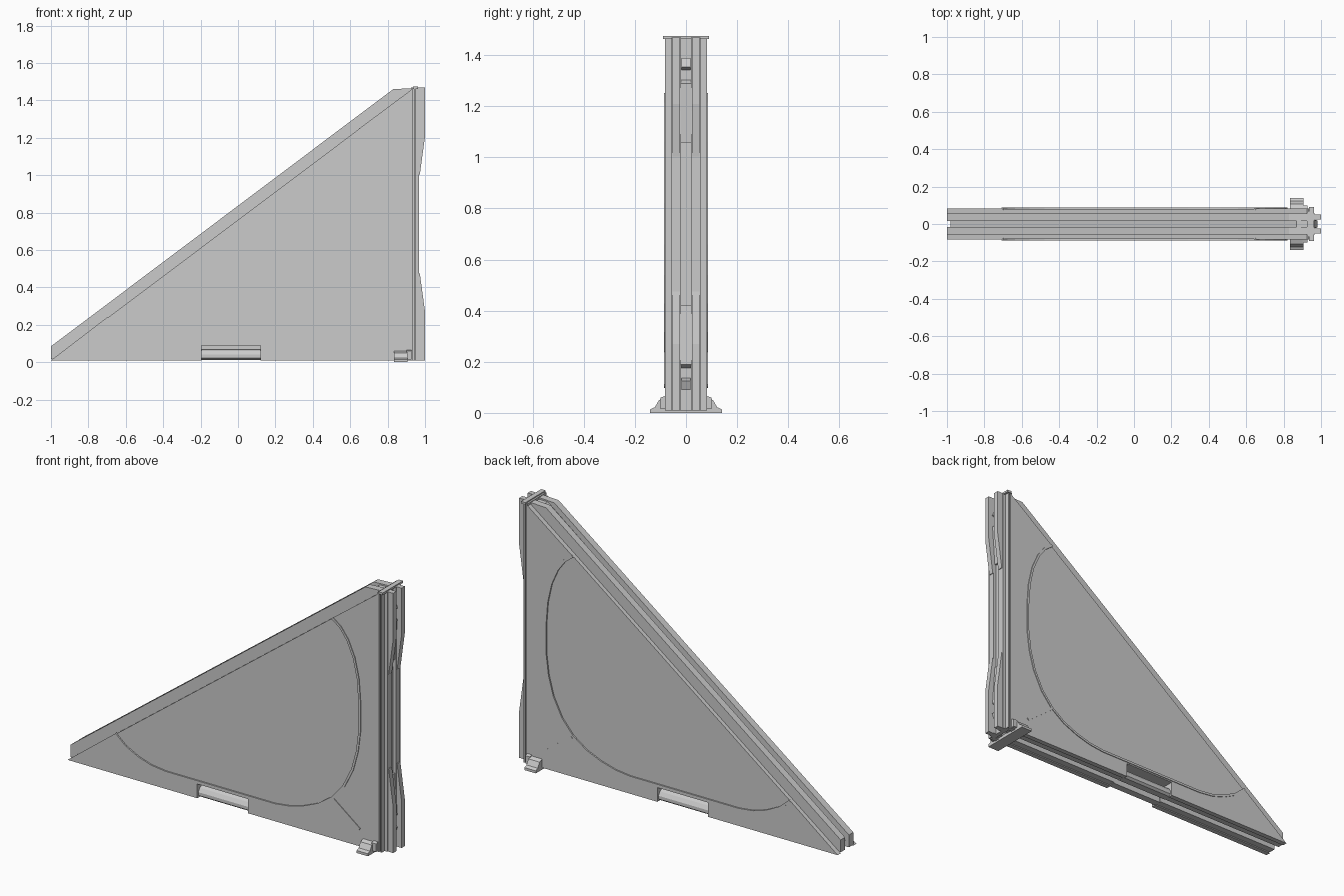
import bpy, bmesh
from mathutils import Vector

if "Cube" in bpy.data.objects:
    bpy.data.objects.remove(bpy.data.objects["Cube"])

AXES = {
    'y': lambda a, b, d: (a, d, b),   # profile in x,z
    'z': lambda a, b, d: (a, b, d),   # profile in x,y
    'x': lambda a, b, d: (d, a, b),   # profile in y,z
}


def prism(name, pts, d0, d1, axis='y', mirror=True):
    """Extrude a 2D profile along an axis; optionally mirror front to back."""
    bm = bmesh.new()
    f = AXES[axis]
    lo = [bm.verts.new(f(a, b, d0)) for a, b in pts]
    hi = [bm.verts.new(f(a, b, d1)) for a, b in pts]
    n = len(pts)
    caps = [bm.faces.new(lo), bm.faces.new(hi[::-1])]
    for i in range(n):
        j = (i + 1) % n
        bm.faces.new((lo[i], hi[i], hi[j], lo[j]))
    bmesh.ops.recalc_face_normals(bm, faces=bm.faces)
    bmesh.ops.triangulate(bm, faces=caps)
    me = bpy.data.meshes.new(name)
    bm.to_mesh(me)
    bm.free()
    ob = bpy.data.objects.new(name, me)
    bpy.context.collection.objects.link(ob)
    if mirror:
        m = ob.modifiers.new("Mirror", 'MIRROR')
        m.use_axis = (False, True, False)
        m.use_mirror_merge = False
    return ob


def strip(name, path, width, d0, d1):
    """Thin raised bead following a path on the x,z face."""
    ps = [Vector(p) for p in path]
    left, right = [], []
    for i, p in enumerate(ps):
        t = (ps[min(i + 1, len(ps) - 1)] - ps[max(i - 1, 0)]).normalized()
        nrm = Vector((-t.y, t.x)) * width / 2
        left.append(p + nrm)
        right.append(p - nrm)
    return prism(name, [tuple(p) for p in left + right[::-1]], d0, d1)


def notched_bottom(z):
    return [(-1, z), (-0.195, z), (-0.195, 0.09), (0.12, 0.09), (0.12, z), (0.935, z)]


# Curved boundary between infill panel and corner gusset
arc = [(-0.705, 0.236), (-0.64, 0.18), (-0.56, 0.14), (-0.48, 0.115), (-0.39, 0.104),
       (0.29, 0.104), (0.38, 0.115), (0.47, 0.14), (0.56, 0.178), (0.645, 0.238),
       (0.715, 0.32), (0.77, 0.43), (0.80, 0.54), (0.815, 0.66), (0.815, 0.82),
       (0.805, 0.95), (0.78, 1.06), (0.74, 1.15), (0.695, 1.21), (0.645, 1.247)]

# Main triangular body, layered from the centre outwards
prism("centre_web", [(-0.98, 0.05), (0.93, 0.05), (0.93, 1.455), (0.87, 1.455)],
      -0.019, 0.019, mirror=False)
prism("sloped_rail", notched_bottom(0.016) + [(0.935, 1.465), (0.83, 1.46), (-1, 0.085)],
      0.017, 0.056)
prism("infill_panel", notched_bottom(0.01) + [(0.935, 1.463)], 0.055, 0.079)
prism("corner_gusset", notched_bottom(0.01) + [(0.935, 1.463)] + arc[::-1], 0.078, 0.083)

# Beads along the curve and at the corner
strip("curved_bead", arc, 0.013, 0.075, 0.087)
strip("corner_bead", [(0.65, 0.232), (0.815, 0.106)], 0.014, 0.075, 0.087)

# Grip bar in the bottom notch
prism("grip_bar", [(0.02, 0.012), (0.06, 0.012), (0.073, 0.022), (0.073, 0.04),
                   (0.06, 0.06), (0.045, 0.068), (0.02, 0.068)], -0.2, 0.125, axis='x')

# Upright post with stepped section
half = [(0.925, 0.083), (0.932, 0.083), (0.932, 0.068), (0.942, 0.068), (0.942, 0.083),
        (0.95, 0.083), (0.95, 0.056), (0.968, 0.056), (0.968, 0.02), (0.95, 0.02)]
prism("upright_post", half + [(x, -y) for x, y in half[::-1]], 0.01, 1.468, axis='z', mirror=False)
prism("post_cap", [(0.935, 1.462), (0.962, 1.462), (0.962, 1.474), (0.935, 1.474)],
      -0.09, 0.09, mirror=False)

# Tapered prongs at both ends of the post, with catches in the channel
for end, flip in (("lower", False), ("upper", True)):
    def zf(pts):
        return [(x, 1.478 - z if flip else z) for x, z in pts]
    prism(end + "_prong", zf([(0.95, 0.01), (1.0, 0.01), (1.0, 0.27), (0.972, 0.475), (0.95, 0.475)]),
          0.023, 0.052)
    prism(end + "_channel_fill", zf([(0.94, 0.17), (0.975, 0.19), (0.96, 0.42), (0.94, 0.42)]),
          -0.021, 0.021, mirror=False)
    prism(end + "_catch", zf([(0.94, 0.09), (0.965, 0.09), (0.98, 0.125), (0.94, 0.14)]),
          -0.018, 0.018, mirror=False)

# Foot clip crossing under the corner
prism("foot_clip", [(0, 0), (0.14, 0), (0.14, 0.014), (0.122, 0.022), (0.106, 0.05),
                    (0.08, 0.06), (0.08, 0.02), (0, 0.02)], 0.835, 0.905, axis='x')
prism("clip_stop", [(0.07, 0.015), (0.1, 0.015), (0.1, 0.06), (0.07, 0.07)], 0.9, 0.928, axis='x')
